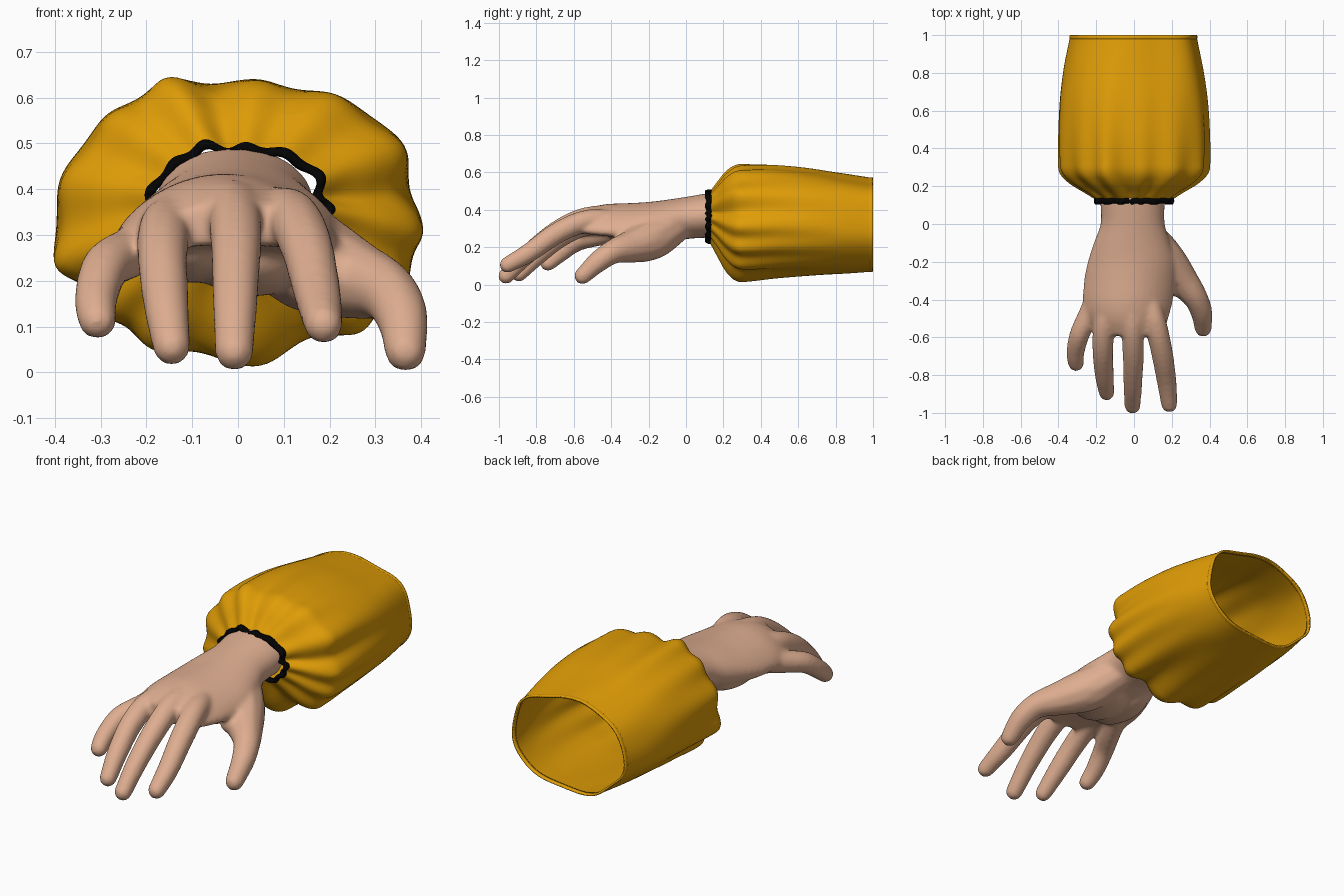
import bpy, bmesh, math
from mathutils import Vector, Matrix


def material(name, rgb):
    m = bpy.data.materials.new(name)
    m.diffuse_color = (*rgb, 1)
    return m


SKIN = material("skin", (0.73, 0.42, 0.28))
CLOTH = material("mustard cloth", (0.74, 0.335, 0.002))
BLACK = material("black trim", (0.001, 0.001, 0.001))


def make_object(name, bm, mat):
    bmesh.ops.recalc_face_normals(bm, faces=bm.faces)
    me = bpy.data.meshes.new(name)
    bm.to_mesh(me)
    bm.free()
    me.materials.append(mat)
    me.shade_smooth()
    ob = bpy.data.objects.new(name, me)
    bpy.context.collection.objects.link(ob)
    return ob


def loft(bm, rings, cap=False, closed=False):
    loops = [[bm.verts.new(p) for p in r] for r in rings]
    n = len(loops[0])
    pairs = list(zip(loops, loops[1:])) + ([(loops[-1], loops[0])] if closed else [])
    for a, b in pairs:
        for i in range(n):
            bm.faces.new((a[i], a[(i + 1) % n], b[(i + 1) % n], b[i]))
    if cap:
        bm.faces.new(loops[0])
        bm.faces.new(loops[-1])


def spline(pts, steps):
    """Smooth interpolation through tuples of any length."""
    v = [Vector(p) for p in pts]
    v = [v[0] * 2 - v[1]] + v + [v[-1] * 2 - v[-2]]
    out = []
    for i in range(1, len(v) - 2):
        a, b, c, d = v[i - 1:i + 3]
        for k in range(steps):
            t = k / steps
            out.append(0.5 * (2 * b + (c - a) * t + (2 * a - 5 * b + 4 * c - d) * t * t
                              + (3 * b - a - 3 * c + d) * t ** 3))
    return out + [v[-2]]


# ---- hand: palm loft, fingers and thumb fused into one skin ----
bm = bmesh.new()
# y, centre x, centre z, half width, half height, arch
palm = [(0.15, -0.008, 0.372, 0.174, 0.121, 0), (0.10, -0.008, 0.368, 0.170, 0.118, 0),
        (0.0, -0.007, 0.356, 0.170, 0.113, 0.1), (-0.1, -0.010, 0.338, 0.203, 0.116, 0.3),
        (-0.2, -0.012, 0.335, 0.233, 0.107, 0.6), (-0.3, -0.022, 0.340, 0.243, 0.096, 0.9),
        (-0.42, -0.033, 0.350, 0.237, 0.081, 1.2), (-0.51, -0.030, 0.345, 0.210, 0.068, 1.3),
        (-0.59, -0.01, 0.328, 0.165, 0.050, 1.3)]
rings = []
for y, cx, cz, rx, rz, k in spline(palm, 4):
    ring = []
    for i in range(40):
        a = math.tau * i / 40
        x = rx * math.cos(a)
        ring.append((cx + x, y, cz + rz * math.sin(a) - k * x * x))
    rings.append(ring)
loft(bm, rings, cap=True)

# x, y, z, radius along each digit
digits = [
    [(-0.17, -0.32, 0.30, 0.057), (-0.235, -0.47, 0.262, 0.055), (-0.288, -0.585, 0.230, 0.052),
     (-0.310, -0.68, 0.162, 0.047), (-0.307, -0.738, 0.114, 0.041)],                       # little
    [(-0.11, -0.34, 0.34, 0.055), (-0.155, -0.52, 0.322, 0.057), (-0.165, -0.66, 0.262, 0.055),
     (-0.158, -0.79, 0.158, 0.050), (-0.145, -0.893, 0.057, 0.041)],                       # ring
    [(-0.02, -0.34, 0.35, 0.055), (-0.010, -0.52, 0.358, 0.058), (-0.004, -0.68, 0.290, 0.056),
     (-0.006, -0.84, 0.168, 0.050), (-0.008, -0.962, 0.046, 0.042)],                       # middle
    [(0.06, -0.34, 0.34, 0.055), (0.112, -0.52, 0.343, 0.058), (0.148, -0.68, 0.280, 0.057),
     (0.174, -0.84, 0.170, 0.051), (0.187, -0.955, 0.105, 0.042)],                         # index
    [(0.07, -0.06, 0.31, 0.090), (0.155, -0.18, 0.243, 0.110), (0.247, -0.290, 0.205, 0.087),
     (0.322, -0.385, 0.178, 0.065), (0.358, -0.47, 0.122, 0.056), (0.366, -0.553, 0.046, 0.044)],  # thumb
]
for path in digits:
    for x, y, z, r in spline(path, 10):
        bmesh.ops.create_icosphere(bm, subdivisions=2, radius=r + 0.003,
                                   matrix=Matrix.Translation((x, y, z)))
# fleshy pads: heel below the little finger, mid palm, web beside the thumb
for pos, size in [((-0.10, -0.23, 0.270), (0.11, 0.19, 0.075)),
                  ((0.03, -0.23, 0.250), (0.13, 0.17, 0.085)),
                  ((0.205, -0.30, 0.225), (0.085, 0.085, 0.060))]:
    bmesh.ops.create_icosphere(bm, subdivisions=3, radius=1,
                               matrix=Matrix.Translation(pos) @ Matrix.Diagonal((*size, 1)))
hand = make_object("hand", bm, SKIN)
rm = hand.modifiers.new("fuse", 'REMESH')
rm.mode = 'VOXEL'
rm.voxel_size = 0.010
rm.use_smooth_shade = True
sm = hand.modifiers.new("soften", 'SMOOTH')
sm.factor = 0.5
sm.iterations = 14

# ---- gathered sleeve ----
N = 192


def section(y, rx, rz, cz, fold, grow=0.0, wobble=0.0):
    """Closed sleeve outline; tight gathers at the cuff, broad waves at the open end."""
    g = min(1, max(0, (0.85 - y) / 0.55))
    e = 1 - 0.08 * min(1, max(0, (y - 0.13) / 0.12))   # squarer away from the cuff
    ring = []
    for i in range(N):
        a = math.tau * i / N
        w = (g * 0.65 * math.cos(13 * a + 0.9 * math.sin(3 * a + 1))
             + g * 0.4 * math.cos(9 * a + 1.0)
             + 0.5 * math.cos(5 * a + 2.2 + 0.8 * y) + (1 - g) * 0.4 * math.cos(7 * a + 1.2))
        c, s = math.cos(a), math.sin(a)
        ring.append(((rx + fold * w + grow) * math.copysign(abs(c) ** e, c),
                     y + wobble * math.cos(17 * a + 2 * math.sin(4 * a)),
                     cz + (rz + fold * w + grow) * math.copysign(abs(s) ** e, s)))
    return ring


# y, half width, half height, centre z, fold depth
sleeve_profile = [(0.125, 0.190, 0.124, 0.365, 0.010), (0.165, 0.245, 0.178, 0.355, 0.019),
                  (0.215, 0.325, 0.250, 0.343, 0.022), (0.27, 0.380, 0.294, 0.336, 0.020),
                  (0.34, 0.394, 0.303, 0.336, 0.016), (0.48, 0.397, 0.299, 0.340, 0.013),
                  (0.65, 0.390, 0.287, 0.336, 0.011), (0.82, 0.368, 0.268, 0.326, 0.011),
                  (0.975, 0.337, 0.250, 0.319, 0.011), (1.0, 0.334, 0.248, 0.319, 0.011)]
bm = bmesh.new()
loft(bm, [section(*p) for p in spline(sleeve_profile, 6)])
sleeve = make_object("sleeve", bm, CLOTH)
so = sleeve.modifiers.new("cloth thickness", 'SOLIDIFY')
so.thickness = 0.008
so.offset = -1

# rolled hem at the open end
bm = bmesh.new()
hem = [(0.978, 0.000), (0.982, 0.002), (0.996, 0.002), (1.0, -0.001), (0.998, -0.010), (0.978, -0.009)]
loft(bm, [section(y, 0.335, 0.248, 0.319, 0.011, g) for y, g in hem], closed=True)
make_object("sleeve_hem", bm, CLOTH)

# ---- black gathered cuff band ----
bm = bmesh.new()
band = [(0.106, -0.007), (0.106, 0.007), (0.121, 0.013), (0.138, 0.011), (0.138, -0.010), (0.120, -0.010)]
loft(bm, [section(y, 0.192, 0.124, 0.366, 0.011, g, 0.004) for y, g in band], closed=True)
make_object("cuff_band", bm, BLACK)
